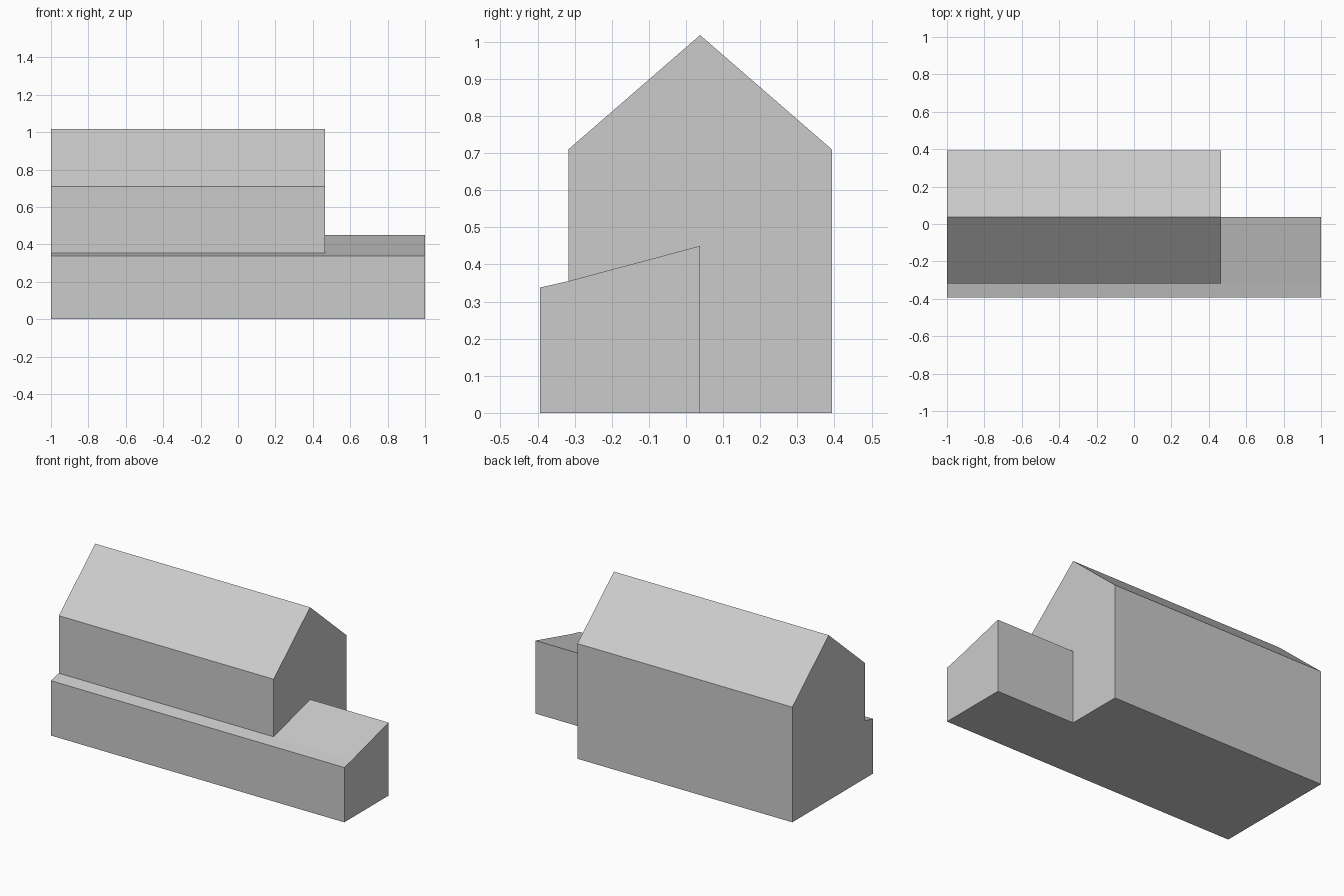
import bpy
import bmesh

cube = bpy.data.objects.get("Cube")
if cube:
    bpy.data.objects.remove(cube, do_unlink=True)

# Single plain colour
grey = bpy.data.materials.new("light_grey")
grey.use_nodes = True
grey.diffuse_color = (0.6, 0.6, 0.6, 1)
grey.node_tree.nodes["Principled BSDF"].inputs["Base Color"].default_value = (0.6, 0.6, 0.6, 1)

# Shared plan lines
LEFT_END, GABLE, RIGHT_END = -1.0, 0.465, 1.0
FRONT, WALL, RIDGE, BACK = -0.393, -0.317, 0.038, 0.393


def prism(name, profile, x0, x1):
    """Extrude a (y, z) profile along x."""
    bm = bmesh.new()
    base = bm.faces.new([bm.verts.new((x0, y, z)) for y, z in profile])
    result = bmesh.ops.extrude_face_region(bm, geom=[base], use_keep_orig=True)
    moved = [v for v in result["geom"] if isinstance(v, bmesh.types.BMVert)]
    bmesh.ops.translate(bm, verts=moved, vec=(x1 - x0, 0, 0))
    bmesh.ops.recalc_face_normals(bm, faces=bm.faces)
    mesh = bpy.data.meshes.new(name)
    bm.to_mesh(mesh)
    bm.free()
    mesh.materials.append(grey)
    obj = bpy.data.objects.new(name, mesh)
    bpy.context.collection.objects.link(obj)
    return obj


# Main gabled house
prism("gabled_house",
      [(WALL, 0), (BACK, 0), (BACK, 0.71), (RIDGE, 1.018), (WALL, 0.71)],
      LEFT_END, GABLE)

# Narrow lean-to along the whole front
prism("front_lean_to",
      [(FRONT, 0), (WALL, 0), (WALL, 0.355), (FRONT, 0.338)],
      LEFT_END, RIGHT_END)

# Side wing continuing the lean-to roof up beside the gable
prism("side_wing",
      [(WALL, 0), (RIDGE, 0), (RIDGE, 0.45), (WALL, 0.355)],
      GABLE, RIGHT_END)
